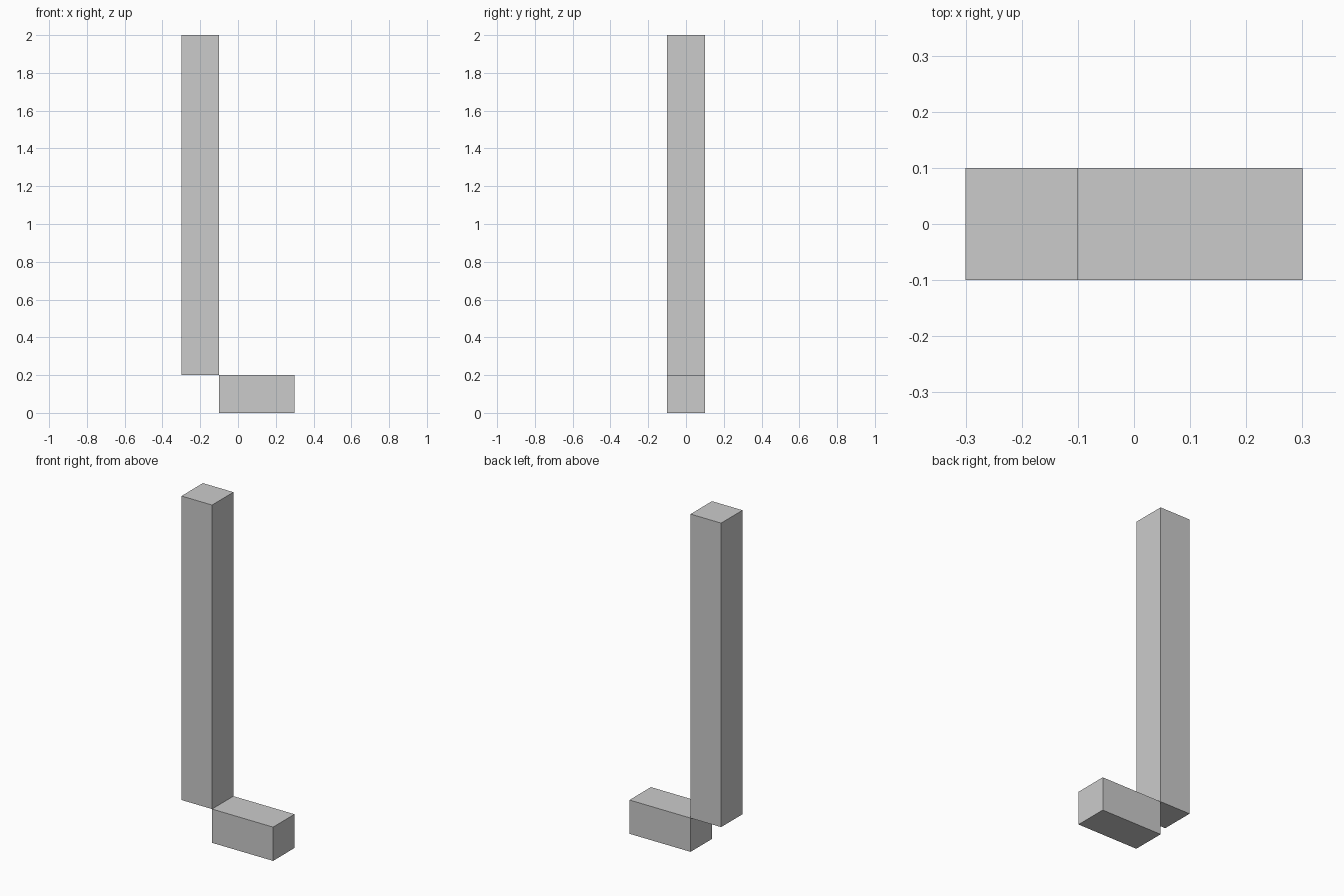
import bpy

if "Cube" in bpy.data.objects:
    bpy.data.objects.remove(bpy.data.objects["Cube"])


def box(name, low, high):
    """Add a box spanning two opposite corners."""
    center = [(a + b) / 2 for a, b in zip(low, high)]
    size = [b - a for a, b in zip(low, high)]
    bpy.ops.mesh.primitive_cube_add(size=1, location=center)
    obj = bpy.context.object
    obj.name = name
    obj.scale = size
    bpy.ops.object.transform_apply(location=False, rotation=False, scale=True)
    return obj


# Tall upright post
box("post", (-0.3, -0.1, 0.2), (-0.1, 0.1, 2.0))

# Low foot, meeting the post along one edge
box("foot", (-0.1, -0.1, 0.0), (0.3, 0.1, 0.2))
